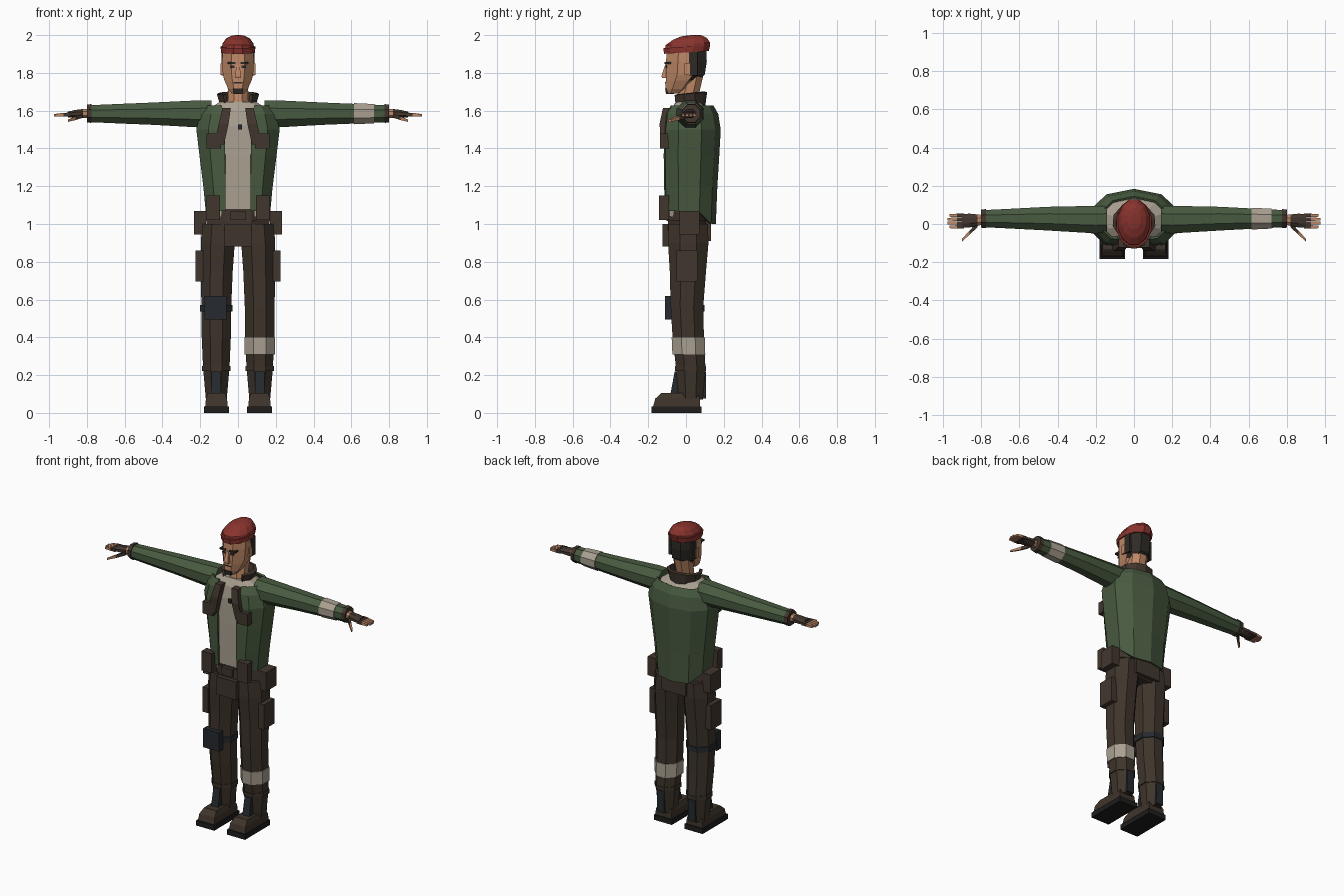
import bpy, bmesh, math
from mathutils import Vector

if "Cube" in bpy.data.objects:
    bpy.data.objects.remove(bpy.data.objects["Cube"], do_unlink=True)


def material(name, *rgb):
    linear = [((c / 255 + .055) / 1.055) ** 2.4 for c in rgb] + [1]
    mat = bpy.data.materials.new(name)
    mat.use_nodes = True
    mat.diffuse_color = linear
    mat.node_tree.nodes["Principled BSDF"].inputs["Base Color"].default_value = linear
    return mat


GREEN = material("jacket green", 72, 90, 64)
BROWN = material("trouser brown", 62, 52, 43)
POUCH = material("pouch brown", 66, 54, 46)
TAN = material("pale cloth", 170, 160, 145)
SKIN = material("skin", 190, 136, 102)
RED = material("beret red", 138, 52, 46)
PAD = material("pad black", 38, 42, 46)
SOLE = material("sole black", 30, 29, 28)
HAIR = material("dark hair", 46, 42, 38)


def ring(axis, pos, center, radius, n=8, tilt=0, start=None, span=math.tau):
    """Polygon ring across an axis; its flats touch the given half sizes."""
    grow = 1 / math.cos(math.pi / n)
    full = start is None
    points = []
    for i in range(n if full else n + 1):
        a = math.pi / n + math.tau * i / n if full else start + span * i / n
        u = center[0] + radius[0] * grow * math.cos(a)
        v = center[1] + radius[1] * grow * math.sin(a)
        points.append((pos, u, v) if axis == "x" else (u, v, pos + tilt * v))
    return points


def loft(name, rings, mats, closed=True, mirror=False, thick=0, rule=None):
    """Skin a list of rings; mats is one material or one per segment."""
    palette = mats if isinstance(mats, list) else [mats]
    used = list(dict.fromkeys(palette))
    bm = bmesh.new()
    rows = [[bm.verts.new(p) for p in r] for r in rings]
    n = len(rows[0])
    for k, (a, b) in enumerate(zip(rows, rows[1:])):
        slot = used.index(palette[min(k, len(palette) - 1)])
        for i in range(n if closed else n - 1):
            j = (i + 1) % n
            face = bm.faces.new((a[i], a[j], b[j], b[i]))
            face.material_index = slot
    if closed:
        bm.faces.new(rows[0]).material_index = used.index(palette[0])
        bm.faces.new(rows[-1]).material_index = used.index(palette[-1])
    bmesh.ops.recalc_face_normals(bm, faces=bm.faces)
    if rule:
        for face in bm.faces:
            face.material_index = rule(face.calc_center_median())
    mesh = bpy.data.meshes.new(name)
    bm.to_mesh(mesh)
    bm.free()
    obj = bpy.data.objects.new(name, mesh)
    bpy.context.collection.objects.link(obj)
    for mat in used:
        mesh.materials.append(mat)
    if thick:
        shell = obj.modifiers.new("Thickness", "SOLIDIFY")
        shell.thickness, shell.offset = thick, 0
    if mirror:
        obj.modifiers.new("Mirror", "MIRROR")
    return obj


def box(name, xs, ys, zs, mat, mirror=False, top=1):
    """Box from three ranges; top scales the upper face."""
    c = (sum(xs) / 2, sum(ys) / 2)
    r = ((xs[1] - xs[0]) / 2, (ys[1] - ys[0]) / 2)
    return loft(name, [ring("z", zs[0], c, r, 4),
                       ring("z", zs[1], c, (r[0] * top, r[1] * top), 4)], mat, mirror=mirror)


def z_loft(name, rows, mat, n=8, tilt=0, **kw):
    return loft(name, [ring("z", z, (x, y), (rx, ry), n, tilt) for z, x, y, rx, ry in rows], mat, **kw)


def x_loft(name, rows, mat, n=8, **kw):
    return loft(name, [ring("x", x, (y, z), (ry, rz), n) for x, y, z, ry, rz in rows], mat, **kw)


# Jacket shell, open at the front, over a pale shirt
def torso(z, w, f, b, gap, hem=0):
    half = [(gap, f), (w * .72, f * .93), (w, f * .35), (w, b * .45), (w * .66, b * .84), (0, b)]
    full = half + [(-x, y) for x, y in half[-2::-1]]
    return [(x, y, z + hem * min(1, max(0, (.13 - y) / .07))) for x, y in full]


loft("jacket", [torso(1.0, .165, -.105, .152, .066, .07),
                torso(1.2, .178, -.11, .16, .066),
                torso(1.36, .198, -.112, .17, .068),
                torso(1.5, .215, -.11, .178, .07),
                torso(1.58, .195, -.1, .165, .075),
                torso(1.625, .165, -.075, .14, .085)], GREEN, closed=False, thick=.012)
loft("shirt", [torso(1.04, .15, -.095, .135, .06),
               torso(1.36, .185, -.098, .155, .06),
               torso(1.52, .2, -.096, .16, .06),
               torso(1.6, .165, -.082, .13, .06),
               torso(1.645, .1, -.055, .085, .04)], TAN)
box("shirt_badge", (0, .022), (-.106, -.094), (1.5, 1.527), PAD)

# Sleeves, cuffs and armband
x_loft("sleeve", [(.14, .025, 1.585, .07, .07), (.2, .023, 1.583, .072, .072),
                  (.45, .028, 1.584, .062, .059), (.62, .028, 1.584, .053, .052),
                  (.78, .028, 1.584, .045, .045)], GREEN, mirror=True)
x_loft("cuff", [(.775, .028, 1.585, .05, .05), (.8, .028, 1.585, .047, .047)], POUCH, mirror=True)
x_loft("armband", [(.615, .028, 1.584, .057, .056), (.72, .028, 1.584, .052, .051)], TAN)

# Hands: gloved palms, bare fingertips
x_loft("hand", [(.79, .022, 1.585, .025, .025), (.82, .02, 1.585, .03, .024),
                (.86, .018, 1.583, .036, .021), (.9, .016, 1.58, .036, .015)],
       [SKIN, POUCH, POUCH], mirror=True)
for i, name in enumerate(("index", "middle", "ring", "little")):
    y = -.015 + .02 * i
    tip = .98 - .01 * abs(i - 1.5)
    x_loft(name + "_finger", [(.89, y, 1.58, .009, .01), (.925, y, 1.579, .009, .009),
                              (tip, y, 1.576, .007, .006)], [POUCH, SKIN], 4, mirror=True)
x_loft("thumb", [(.82, -.005, 1.575, .013, .012), (.86, -.045, 1.56, .011, .01),
                 (.9, -.085, 1.547, .007, .006)], [POUCH, SKIN], 4, mirror=True)

# Trousers
z_loft("pelvis", [(.9, 0, .012, .13, .09), (.97, 0, .012, .168, .108),
                  (1.08, 0, .012, .165, .108)], BROWN)
z_loft("trouser_leg", [(.07, .115, .025, .055, .064), (.24, .115, .025, .07, .078),
                       (.4, .115, .012, .077, .083), (.56, .115, .005, .079, .086),
                       (.75, .112, .01, .084, .096), (.9, .107, .012, .09, .107),
                       (1.0, .1, .012, .09, .104)], BROWN, mirror=True)
z_loft("leg_band", [(.31, .115, .015, .08, .087), (.4, .115, .012, .082, .088)], TAN)
box("front_flap", (-.072, .072), (-.125, -.08), (.88, 1.0), BROWN)
box("back_flap", (-.09, .09), (.09, .132), (.91, 1.02), POUCH)

# Knee pad with its strap
box("knee_pad", (-.178, -.062), (-.112, -.07), (.495, .62), PAD)
z_loft("knee_strap", [(.537, -.115, .005, .086, .092), (.572, -.115, .005, .086, .093)], PAD)

# Belt and pouches
z_loft("belt", [(1.015, 0, .012, .174, .114), (1.07, 0, .012, .174, .114)], POUCH)
box("buckle", (-.04, .04), (-.12, -.09), (1.02, 1.07), POUCH)
box("belt_pouch", (.095, .168), (-.142, -.09), (1.02, 1.15), POUCH, True)
box("hip_pouch", (.17, .232), (-.035, .072), (.945, 1.07), POUCH, True)
box("thigh_pouch", (.185, .226), (-.05, .06), (.695, .86), POUCH, True)

# Harness straps and chest pouches
z_loft("harness_strap", [(1.42, .1, -.113, .026, .02), (1.53, .076, -.118, .026, .022),
                         (1.615, .06, -.1, .022, .022)], POUCH, 4, mirror=True)
box("chest_pouch", (.09, .166), (-.137, -.09), (1.4, 1.48), POUCH, True)
loft("collar", [ring("z", z, (0, .012), r, 8, .1, math.radians(-48), math.radians(276))
                for z, r in ((1.618, (.078, .075)), (1.69, (.098, .084)))],
     POUCH, closed=False, thick=.018)

# Boots
box("boot_sole", (.047, .18), (-.183, .082), (0, .034), SOLE, True)
z_loft("boot_foot", [(.03, .114, -.05, .06, .125), (.075, .114, -.045, .056, .118),
                     (.105, .114, -.035, .045, .095)], BROWN, 4, mirror=True)
z_loft("boot_cuff", [(.222, .115, .024, .075, .081), (.248, .115, .024, .075, .082)], BROWN, mirror=True)
z_loft("boot_tongue", [(.1, .115, -.058, .026, .024), (.22, .115, -.048, .024, .012)], PAD, 4, mirror=True)
box("heel_panel", (.09, .14), (.07, .105), (.075, .22), PAD, True)

# Neck, head and face
z_loft("neck", [(1.59, 0, .005, .06, .062), (1.68, 0, .012, .052, .055),
                (1.78, 0, .035, .058, .055)], SKIN)
z_loft("head", [(1.69, 0, -.068, .032, .036), (1.715, 0, -.045, .052, .064),
                (1.76, 0, -.022, .072, .085), (1.79, 0, -.004, .08, .103),
                (1.86, 0, .002, .084, .108), (1.93, 0, .004, .082, .104)], [SKIN, SKIN, HAIR],
       rule=lambda c: 1 if c.y > .03 and c.z > 1.77 else 0)
box("sideburn", (.07, .087), (.015, .06), (1.785, 1.91), HAIR, True)
box("ear", (.075, .092), (-.008, .022), (1.79, 1.85), SKIN, True)
z_loft("nose", [(1.772, 0, -.108, .017, .02), (1.785, 0, -.108, .015, .021),
                (1.845, 0, -.1, .008, .01)], SKIN, 4)
box("brow", (.014, .056), (-.113, -.07), (1.846, 1.857), HAIR, True)
box("eye", (.018, .04), (-.109, -.1), (1.826, 1.838), PAD, True)
box("mouth", (-.024, .024), (-.11, -.101), (1.745, 1.751), HAIR)
z_loft("chin_beard", [(1.688, 0, -.085, .022, .021), (1.718, 0, -.085, .026, .026)], HAIR, 4)

# Beret: band and rounded crown
z_loft("beret_band", [(1.908, 0, .002, .09, .118), (1.938, 0, .004, .092, .124)], RED, 12, .06)
z_loft("beret_crown", [(1.925, 0, .006, .086, .118), (1.953, 0, .01, .082, .118),
                       (1.979, 0, .02, .063, .09), (1.994, 0, .028, .036, .055),
                       (1.998, 0, .03, .014, .022)], RED, 12, .06)
